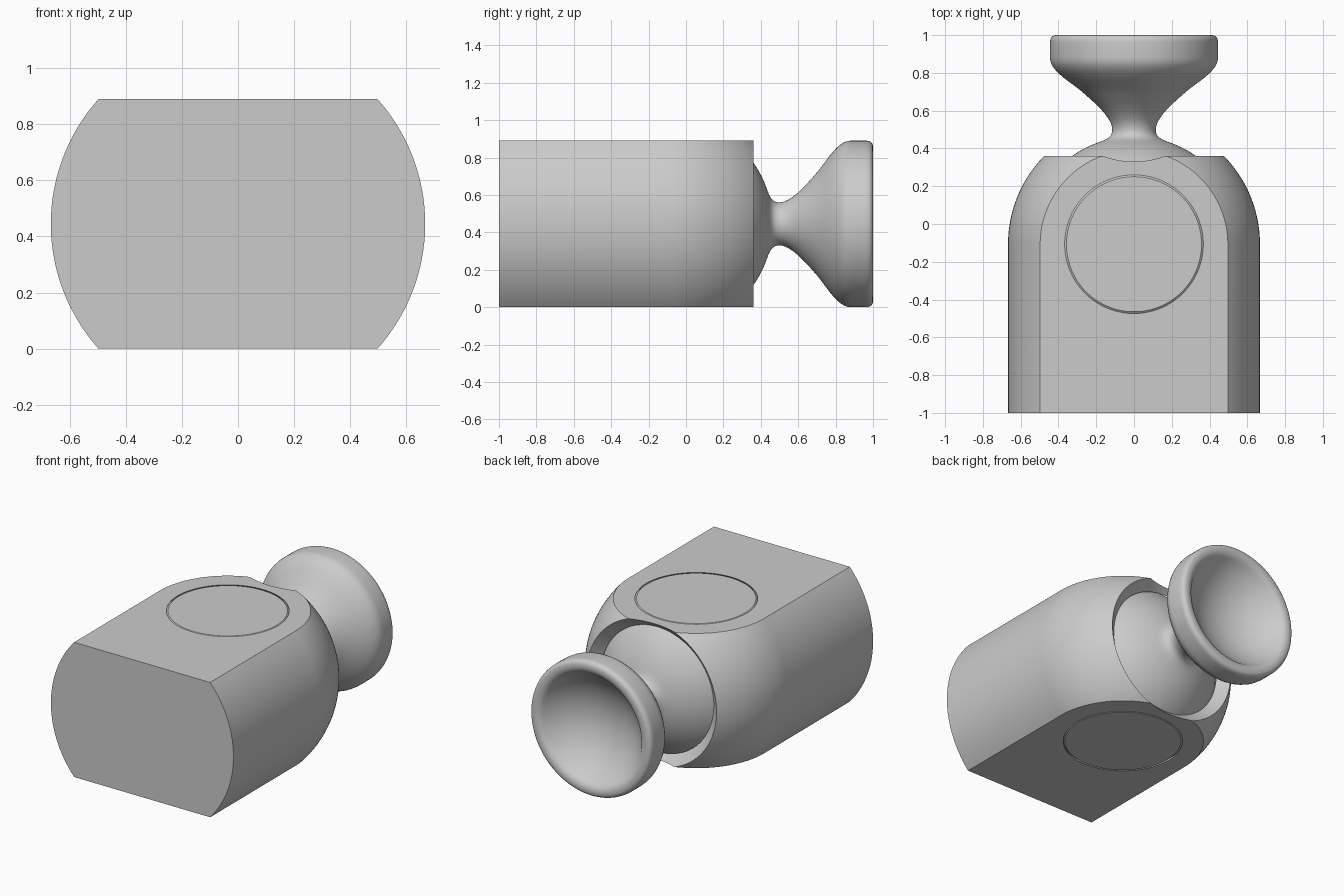
import bpy, bmesh, math
from mathutils import Vector, Matrix
from mathutils.geometry import interpolate_bezier

cube = bpy.data.objects.get("Cube")
if cube:
    bpy.data.objects.remove(cube, do_unlink=True)

HALF = 0.445          # half height of the flats, also the axis height
CENTRE = -0.107       # y of the ball centre
OUTER, SOCKET, BALL = 0.667, 0.577, 0.571
MOUTH = math.radians(45.5)

grey = bpy.data.materials.new("plain_grey")
grey.use_nodes = True
COLOUR = (0.6, 0.6, 0.6, 1)
grey.diffuse_color = COLOUR
grey.node_tree.nodes["Principled BSDF"].inputs["Base Color"].default_value = COLOUR


def arc(radius, start, end, steps):
    """Profile points (r, y) round the ball centre; angle measured from +y."""
    angles = [start + (end - start) * i / steps for i in range(steps + 1)]
    return [(radius * math.sin(a), CENTRE + radius * math.cos(a)) for a in angles]


def bezier(p0, h0, h1, p1, steps=12):
    return [tuple(p) for p in interpolate_bezier(
        Vector(p0), Vector(h0), Vector(h1), Vector(p1), steps)]


def lathe(name, profile):
    """Revolve an (r, y) profile round the lengthwise axis."""
    bm = bmesh.new()
    verts = [bm.verts.new((max(r, 0), y, HALF)) for r, y in profile]
    edges = [bm.edges.new(pair) for pair in zip(verts, verts[1:])]
    bmesh.ops.spin(bm, geom=verts + edges, cent=(0, 0, HALF), axis=(0, 1, 0),
                   angle=math.tau, steps=128)
    bmesh.ops.remove_doubles(bm, verts=bm.verts, dist=0.0002)
    bmesh.ops.recalc_face_normals(bm, faces=bm.faces)
    mesh = bpy.data.meshes.new(name)
    bm.to_mesh(mesh)
    bm.free()
    obj = bpy.data.objects.new(name, mesh)
    bpy.context.collection.objects.link(obj)
    mesh.materials.append(grey)
    return obj


# Housing: barrel with rounded end, conical mouth and spherical socket
housing = lathe("socket_housing",
                [(0, -1), (OUTER, -1)]
                + arc(OUTER, math.pi / 2, MOUTH, 20)
                + arc(SOCKET, MOUTH, math.pi, 48))

# Stud: ball, waisted neck, flared cup with rounded rim and hollow dish
dish_r, dish_y, dish_depth = 0.365, 0.983, 0.18
dish_radius = (dish_r ** 2 + dish_depth ** 2) / (2 * dish_depth)
dish_angle = math.asin(dish_r / dish_radius)
dish_mid = dish_y - dish_depth + dish_radius
dish = [(dish_radius * math.sin(a), dish_mid - dish_radius * math.cos(a))
        for a in (dish_angle * (1 - i / 20) for i in range(21))]
neck = math.asin(0.18 / BALL)
stud = lathe("ball_stud",
             arc(BALL, math.pi, neck, 56)
             + bezier((0.18, 0.435), (0.13, 0.452), (0.115, 0.47), (0.115, 0.5))
             + bezier((0.115, 0.5), (0.115, 0.56), (0.20, 0.635), (0.275, 0.70))
             + bezier((0.275, 0.70), (0.34, 0.755), (0.445, 0.81), (0.445, 0.88))
             + bezier((0.445, 0.96), (0.445, 0.985), (0.435, 1), (0.41, 1), 8)
             + bezier((0.405, 1), (0.39, 1), (0.375, 0.993), (dish_r, dish_y), 8)
             + dish)

# Mill both parts flat on top and underneath
bm = bmesh.new()
bmesh.ops.create_cube(bm, size=1, matrix=Matrix.Translation((0, 0, HALF))
                      @ Matrix.Diagonal((3, 4, 2 * HALF, 1)))
cutter_mesh = bpy.data.meshes.new("flat_cutter")
bm.to_mesh(cutter_mesh)
bm.free()
cutter_mesh.materials.append(grey)
cutter = bpy.data.objects.new("flat_cutter", cutter_mesh)
cutter.hide_render = True
bpy.context.collection.objects.link(cutter)

for obj in (housing, stud):
    bpy.ops.object.select_all(action='DESELECT')
    bpy.context.view_layer.objects.active = obj
    obj.select_set(True)
    flats = obj.modifiers.new("flats", 'BOOLEAN')
    flats.operation = 'INTERSECT'
    flats.solver = 'EXACT'
    flats.object = cutter
    bpy.ops.object.modifier_apply(modifier=flats.name)
    bpy.ops.object.shade_smooth_by_angle(angle=math.radians(30))
bpy.data.objects.remove(cutter, do_unlink=True)
